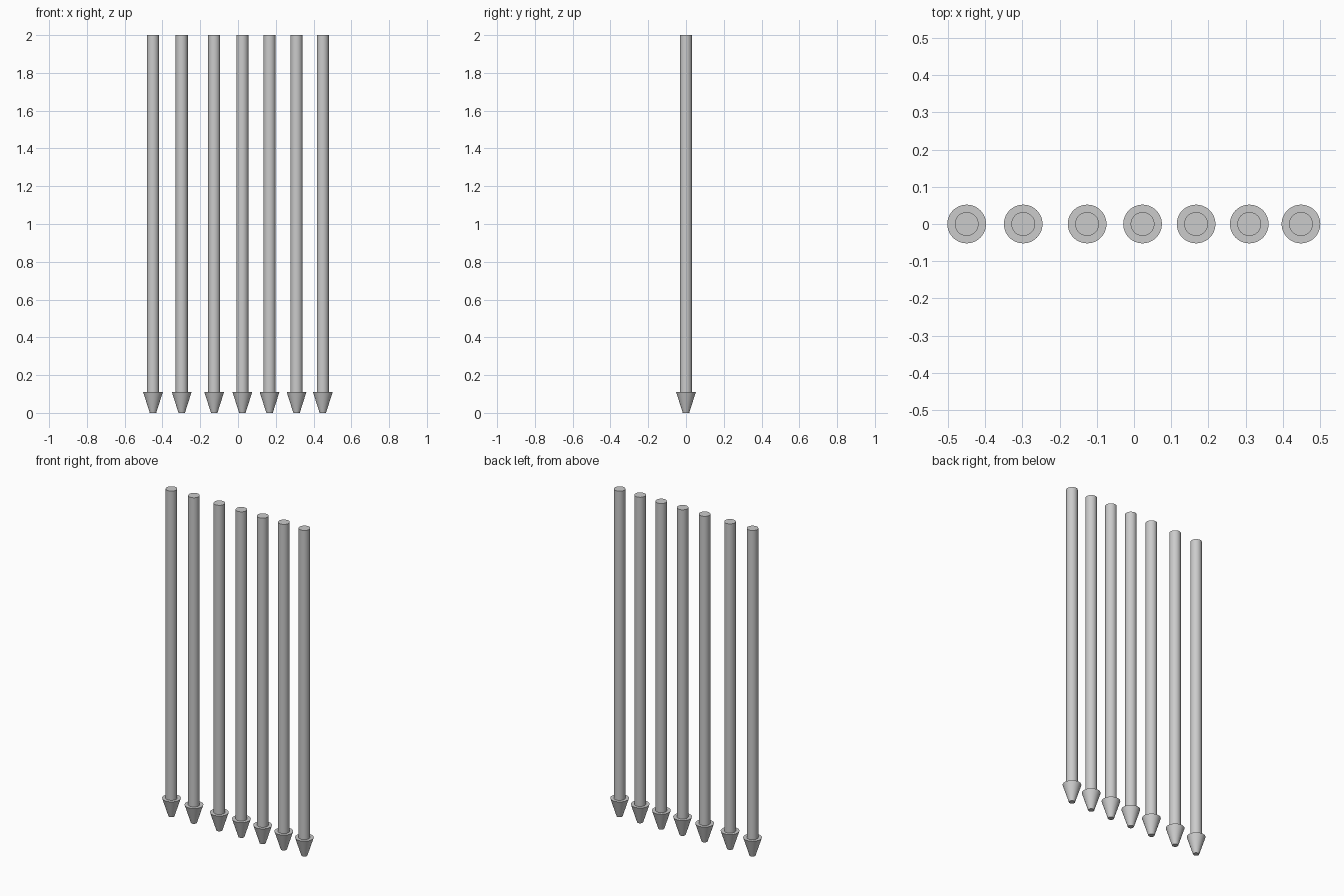
import bpy

if "Cube" in bpy.data.objects:
    bpy.data.objects.remove(bpy.data.objects["Cube"])

# One grey for everything
grey = bpy.data.materials.new("light grey")
grey.diffuse_color = (0.6, 0.6, 0.6, 1)
grey.use_nodes = True
grey.node_tree.nodes["Principled BSDF"].inputs["Base Color"].default_value = grey.diffuse_color

HEAD_TOP = 0.11
HEIGHT = 2.0


def taper(name, x, z0, z1, r0, r1):
    """Round, smooth-sided solid from z0 to z1."""
    bpy.ops.mesh.primitive_cone_add(vertices=48, radius1=r0, radius2=r1,
                                    depth=z1 - z0, location=(x, 0, (z0 + z1) / 2))
    ob = bpy.context.object
    ob.name = name
    ob.data.materials.append(grey)
    bpy.ops.object.shade_smooth_by_angle()


# Row of rods, each with a blunt tapered head at the bottom
for i, x in enumerate((-0.45, -0.298, -0.126, 0.023, 0.167, 0.31, 0.449), 1):
    taper(f"shaft_{i}", x, HEAD_TOP, HEIGHT, 0.032, 0.032)
    taper(f"pointed_head_{i}", x, 0, HEAD_TOP, 0.017, 0.052)
